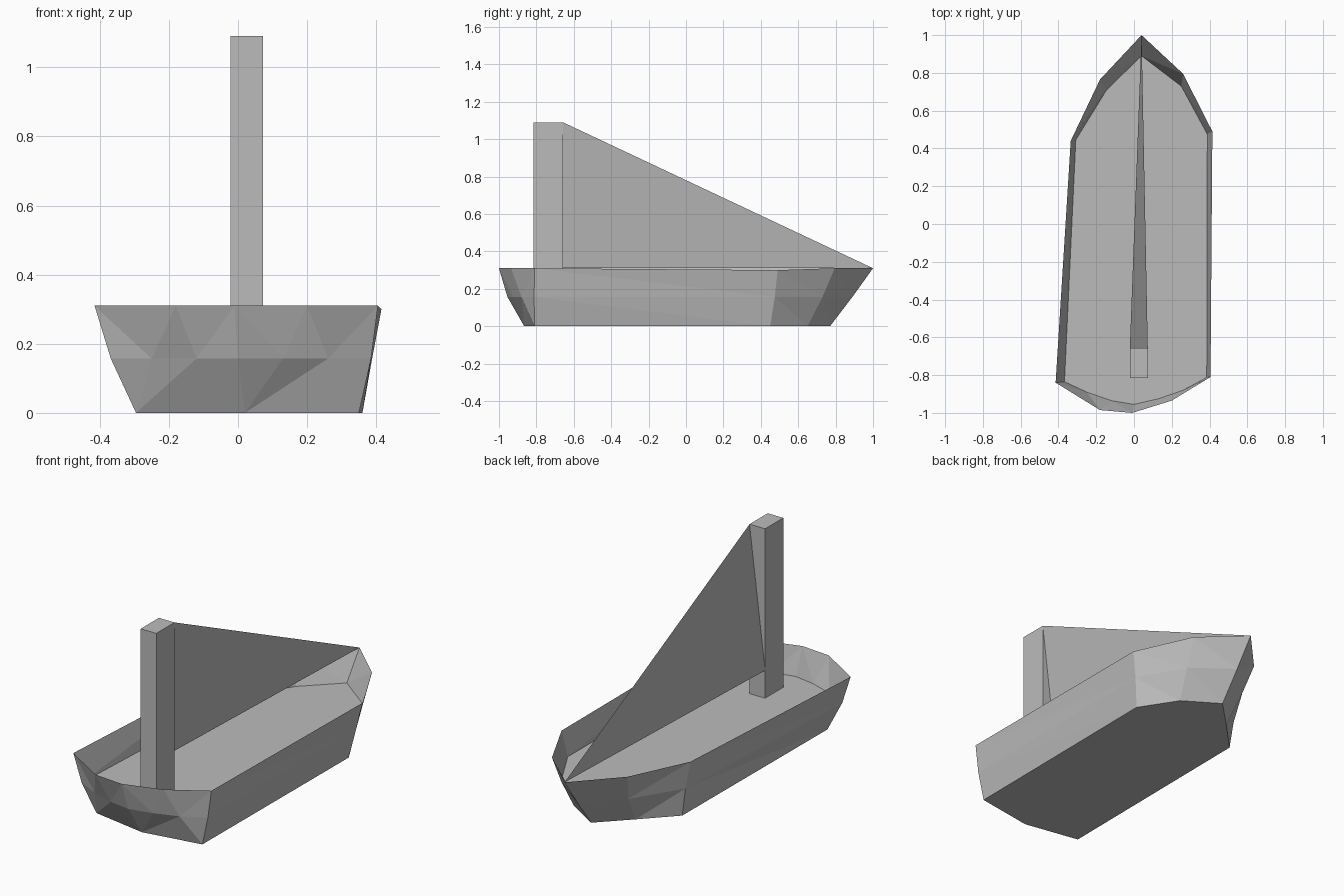
import bpy, bmesh
from mathutils import Vector

cube = bpy.data.objects.get("Cube")
if cube:
    bpy.data.objects.remove(cube, do_unlink=True)

grey = bpy.data.materials.new("plain grey")
grey.use_nodes = True
colour = (0.5, 0.5, 0.5, 1)
grey.diffuse_color = colour
grey.node_tree.nodes["Principled BSDF"].inputs["Base Color"].default_value = colour

# Hull outlines, running from the front -x corner around the bow and stern
RIM = [(-.415, -.84), (-.18, -.985), (-.01, -1), (.2, -.935), (.405, -.81),
       (.415, .49), (.26, .795), (.04, 1), (-.18, .765), (-.335, .44)]
MIDDLE = [(-.368, -.835), (-.25, -.89), (-.12, -.935), (0, -.955), (.13, -.925),
          (.26, -.88), (.385, -.812), (.388, .475), (.25, .73), (.04, .89),
          (-.145, .71), (-.308, .445)]
BOTTOM = [(-.295, -.81), (.02, -.865), (.35, -.81),
          (.36, .45), (.23, .65), (.04, .77), (-.12, .61), (-.285, .44)]
RIM_Z, FLOOR_Z, MAST_TOP = .31, .157, 1.09


def finish(name, bm):
    mesh = bpy.data.meshes.new(name)
    bm.to_mesh(mesh)
    bm.free()
    mesh.materials.append(grey)
    obj = bpy.data.objects.new(name, mesh)
    bpy.context.collection.objects.link(obj)
    return obj


def ring(bm, outline, z):
    return [bm.verts.new((x, y, z)) for x, y in outline]


def zip_rings(bm, low, high):
    """Join two closed rings with triangles, taking the shorter diagonal."""
    i = j = 0
    while i < len(low) or j < len(high):
        a, b = low[i % len(low)], high[j % len(high)]
        a2, b2 = low[(i + 1) % len(low)], high[(j + 1) % len(high)]
        step_low = j == len(high) or (
            i < len(low) and (a2.co - b.co).length < (b2.co - a.co).length)
        if step_low:
            bm.faces.new((a, a2, b))
            i += 1
        else:
            bm.faces.new((a, b2, b))
            j += 1


# Faceted open hull with a flat underside
bm = bmesh.new()
bottom, middle, rim = ring(bm, BOTTOM, 0), ring(bm, MIDDLE, FLOOR_Z), ring(bm, RIM, RIM_Z)
rim[5].co.z -= .01
zip_rings(bm, bottom, middle)
zip_rings(bm, middle, rim)
bm.faces.new(reversed(bottom))
finish("hull", bm)

# Floor inside the hull
bm = bmesh.new()
bm.faces.new(ring(bm, MIDDLE, FLOOR_Z))
finish("floor", bm)

# Square mast standing on the floor
low, high = Vector((-.022, -.815, FLOOR_Z)), Vector((.073, -.657, MAST_TOP))
bm = bmesh.new()
bmesh.ops.create_cube(bm, size=1)
bmesh.ops.scale(bm, vec=high - low, verts=bm.verts)
bmesh.ops.translate(bm, vec=(low + high) / 2, verts=bm.verts)
finish("mast", bm)

# Thin triangular sail, twisted across the back of the mast
bm = bmesh.new()
corners = [(high.x, high.y, MAST_TOP), (low.x, high.y, RIM_Z), (.04, 1, RIM_Z)]
bm.faces.new([bm.verts.new(c) for c in corners])
finish("sail", bm)
